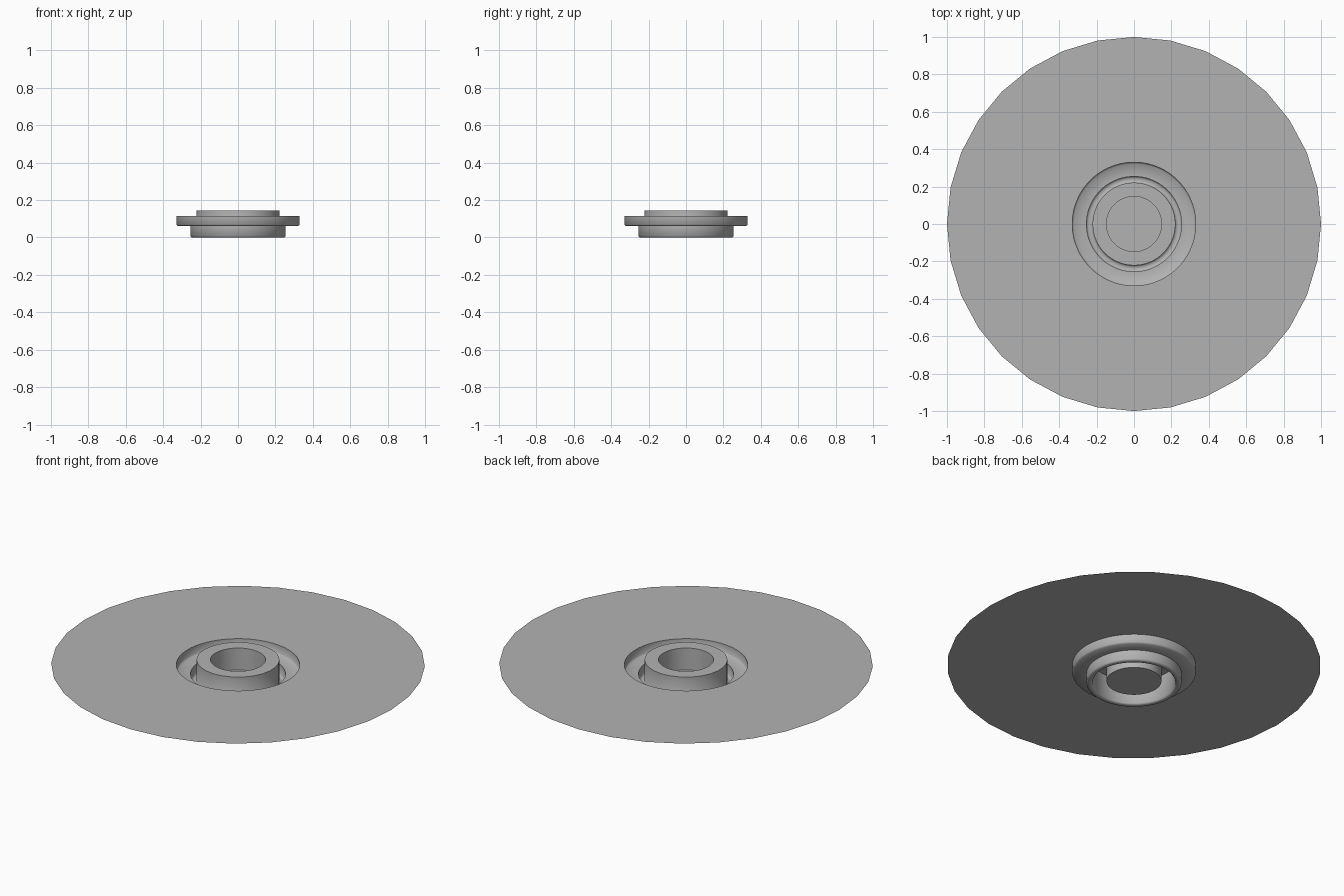
import bpy, bmesh
from math import cos, sin, pi, radians

if "Cube" in bpy.data.objects:
    bpy.data.objects.remove(bpy.data.objects["Cube"])

SEG = 96      # smooth round parts
RIM = 32      # visible sides of the plate's outer rim
TOP = 0.115   # plate height

grey = bpy.data.materials.new("dark_grey")
grey.diffuse_color = (0.45, 0.45, 0.45, 1)
grey.use_nodes = True
grey.node_tree.nodes["Principled BSDF"].inputs["Base Color"].default_value = grey.diffuse_color


def circle(a, r):
    return r


def polygon(a, r):
    # radius of a RIM-sided polygon at angle a
    step = 2 * pi / RIM
    return r * cos(step / 2) / cos(a % step - step / 2)


def revolve(name, profile, cap=False):
    """Open sheet from (radius, z, outline function) rings."""
    bm = bmesh.new()
    rings = []
    for r, z, outline in profile:
        ring = []
        for i in range(SEG):
            a = 2 * pi * i / SEG
            rr = outline(a, r)
            ring.append(bm.verts.new((rr * cos(a), rr * sin(a), z)))
        rings.append(ring)
    for outer, inner in zip(rings, rings[1:]):
        for i in range(SEG):
            j = (i + 1) % SEG
            bm.faces.new((outer[i], outer[j], inner[j], inner[i]))
    if cap:
        bm.faces.new(rings[-1])
    mesh = bpy.data.meshes.new(name)
    bm.to_mesh(mesh)
    bm.free()
    mesh.materials.append(grey)
    obj = bpy.data.objects.new(name, mesh)
    bpy.context.collection.objects.link(obj)
    bpy.ops.object.select_all(action='DESELECT')
    obj.select_set(True)
    bpy.context.view_layer.objects.active = obj
    bpy.ops.object.shade_smooth_by_angle(angle=radians(50))
    return obj


# Thin flat plate with a round hole
revolve("plate", [(1.0, TOP, polygon), (0.33, TOP, circle)])

# Stepped recess walls, then the raised collar with its sunken cup
points = [
    (0.33, TOP), (0.33, 0.069), (0.322, 0.061),      # upper step, chamfered
    (0.254, 0.061), (0.254, 0.007), (0.247, 0.0),    # lower step, chamfered
    (0.228, 0.0), (0.221, 0.007),                    # groove corner
    (0.221, 0.145), (0.147, 0.145), (0.147, 0.016),  # collar and cup
]
revolve("recessed_hub", [(r, z, circle) for r, z in points], cap=True)
